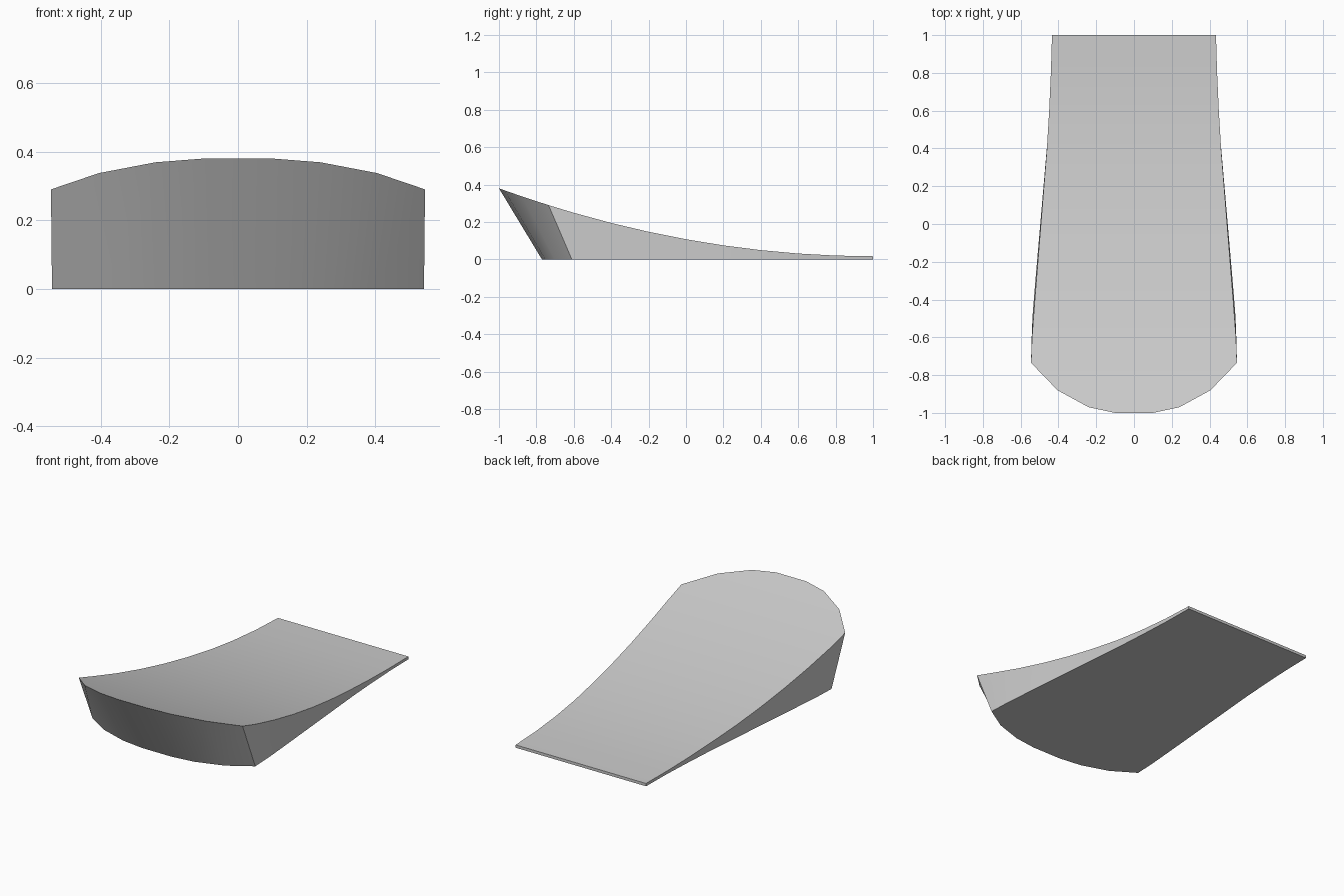
import bpy
import bmesh
import math

cube = bpy.data.objects.get("Cube")
if cube:
    bpy.data.objects.remove(cube)

grey = bpy.data.materials.new("light grey")
grey.use_nodes = True
colour = (0.6, 0.6, 0.6, 1)
grey.diffuse_color = colour
grey.node_tree.nodes["Principled BSDF"].inputs["Base Color"].default_value = colour

# Half-widths of the ramp from the back edge to the front corner, then the rounded nose
SIDE = [(1, .434), (.8, .44), (.6, .449), (.4, .461), (.2, .477), (0, .493),
        (-.2, .509), (-.4, .525), (-.6, .54), (-.735, .545)]
NOSE = [(-.88, .405), (-.97, .24), (-1, .1)]
CORNER, TOE = -.735, -.61


def surface_height(y):
    return .017 + .0908 * (1 - y) ** 2


def base_y(y):
    """Undercut: the base outline is a shortened copy of the top outline."""
    if y >= CORNER:
        return 1 + (y - 1) * (1 - TOE) / (1 - CORNER)
    return TOE + (y - CORNER) * .16 / .265


bm = bmesh.new()
rows = []
for y, w in SIDE + NOSE:
    wb = w - .003 if y < 1 else w
    points = [(-w, y, surface_height(y)), (w, y, surface_height(y)),
              (wb, base_y(y), 0), (-wb, base_y(y), 0)]
    rows.append([bm.verts.new(p) for p in points])

# Top, side walls, nose wall and underside as one closed skin
for a, b in zip(rows, rows[1:]):
    for i in range(4):
        j = (i + 1) % 4
        bm.faces.new((a[i], a[j], b[j], b[i]))
bm.faces.new(rows[0])
bm.faces.new(rows[-1])
bmesh.ops.recalc_face_normals(bm, faces=bm.faces)

mesh = bpy.data.meshes.new("curved_ramp")
bm.to_mesh(mesh)
bm.free()
mesh.materials.append(grey)
ramp = bpy.data.objects.new("curved_ramp", mesh)
bpy.context.collection.objects.link(ramp)

# Smooth the curved skin, keep the rims sharp
bpy.ops.object.select_all(action='DESELECT')
ramp.select_set(True)
bpy.context.view_layer.objects.active = ramp
bpy.ops.object.shade_smooth_by_angle(angle=math.radians(30))
